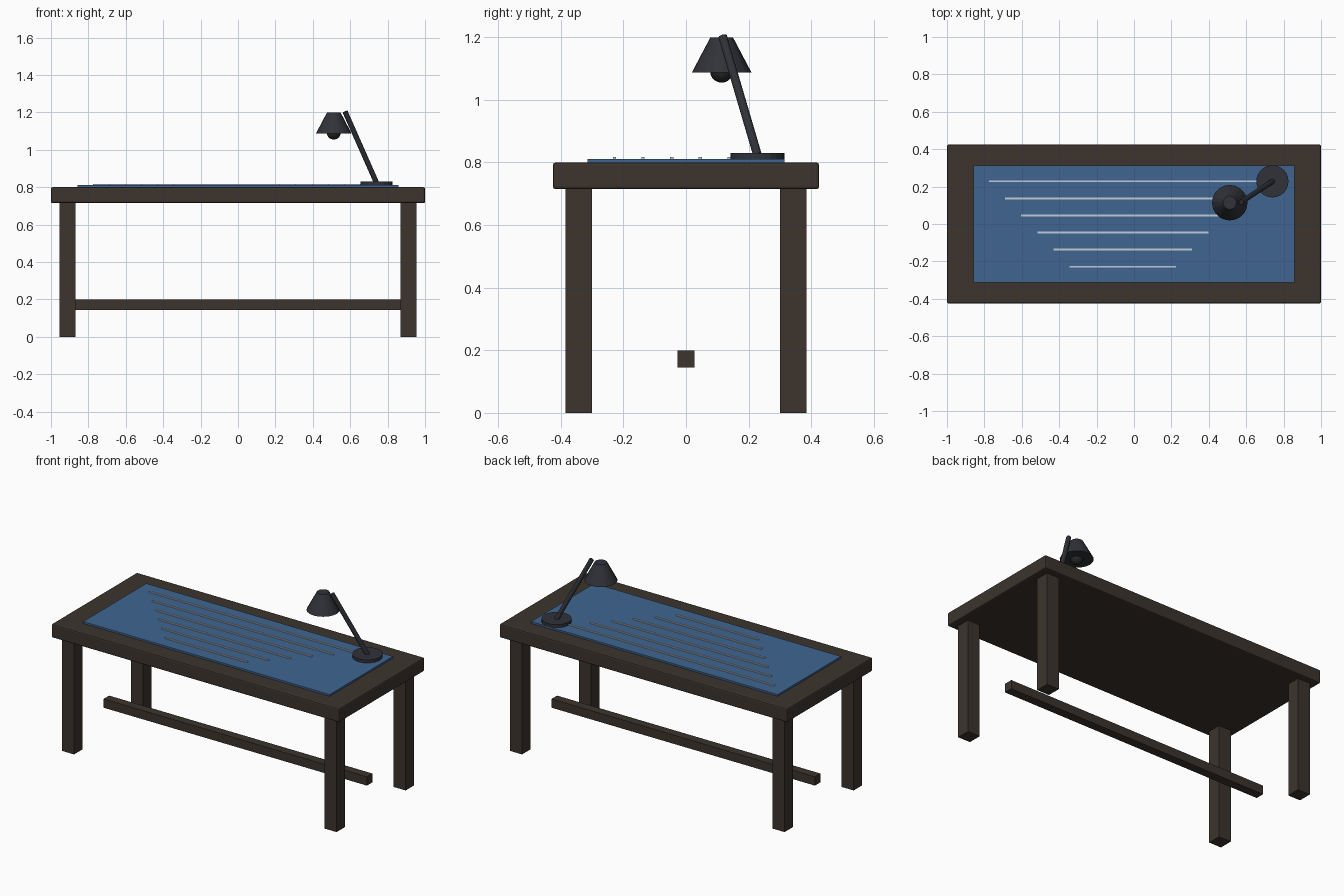
import bpy, math
from mathutils import Vector

if "Cube" in bpy.data.objects:
    bpy.data.objects.remove(bpy.data.objects["Cube"])


def material(name, rgb):
    m = bpy.data.materials.new(name)
    m.diffuse_color = (*rgb, 1)
    m.use_nodes = True
    m.node_tree.nodes["Principled BSDF"].inputs["Base Color"].default_value = m.diffuse_color
    return m


WOOD = material("dark_wood", (0.045, 0.034, 0.027))
BLUE = material("blue_mat", (0.05, 0.13, 0.28))
PALE = material("pale_line", (0.55, 0.62, 0.70))
METAL = material("dark_metal", (0.03, 0.032, 0.04))
GLASS = material("dark_bulb", (0.02, 0.02, 0.022))


def finish(name, mat):
    ob = bpy.context.object
    ob.name = name
    ob.data.materials.append(mat)
    return ob


def box(name, lo, hi, mat, bevel=0):
    lo, hi = Vector(lo), Vector(hi)
    bpy.ops.mesh.primitive_cube_add(size=1, location=(lo + hi) / 2)
    ob = finish(name, mat)
    ob.scale = hi - lo
    bpy.ops.object.transform_apply(location=False, rotation=False, scale=True)
    if bevel:
        b = ob.modifiers.new("bevel", 'BEVEL')
        b.width = bevel
        b.segments = 2
    return ob


def cone(name, a, b, r1, r2, sides, mat):
    a, b = Vector(a), Vector(b)
    bpy.ops.mesh.primitive_cone_add(vertices=sides, radius1=r1, radius2=r2,
                                    depth=(b - a).length, location=(a + b) / 2)
    ob = finish(name, mat)
    ob.rotation_euler = (b - a).to_track_quat('Z', 'Y').to_euler()
    return ob


# Table top, legs and stretcher
box("table_top", (-1, -0.425, 0.715), (1, 0.425, 0.80), WOOD, 0.008)
for sx, side in ((-1, "left"), (1, "right")):
    for sy, end in ((-1, "front"), (1, "back")):
        x, y = sx * 0.9125, sy * 0.3425
        box(f"{end}_{side}_leg", (x - 0.0425, y - 0.0425, 0),
            (x + 0.0425, y + 0.0425, 0.718), WOOD)
box("stretcher", (-0.915, -0.0275, 0.145), (0.915, 0.0275, 0.20), WOOD)

# Drawing mat with raised lines, shorter towards the front
box("drawing_mat", (-0.857, -0.314, 0.798), (0.857, 0.314, 0.811), BLUE)
for i in range(6):
    y = 0.2285 - i * 0.0914
    half = 0.715 - i * 0.086
    box(f"mat_line_{i + 1}", (-0.06 - half, y - 0.005, 0.809),
        (-0.06 + half, y + 0.005, 0.817), PALE)

# Desk lamp
cone("lamp_base", (0.74, 0.228, 0.809), (0.74, 0.228, 0.83), 0.086, 0.086, 24, METAL)
cone("lamp_arm", (0.74, 0.228, 0.825), (0.573, 0.117, 1.203), 0.014, 0.014, 12, METAL)
cone("lamp_shade", (0.512, 0.114, 1.088), (0.512, 0.114, 1.20), 0.095, 0.036, 20, METAL)
bpy.ops.mesh.primitive_uv_sphere_add(segments=16, ring_count=10, radius=0.037,
                                     location=(0.512, 0.114, 1.092))
finish("lamp_bulb", GLASS)
bpy.ops.object.shade_smooth_by_angle(angle=math.radians(40))
